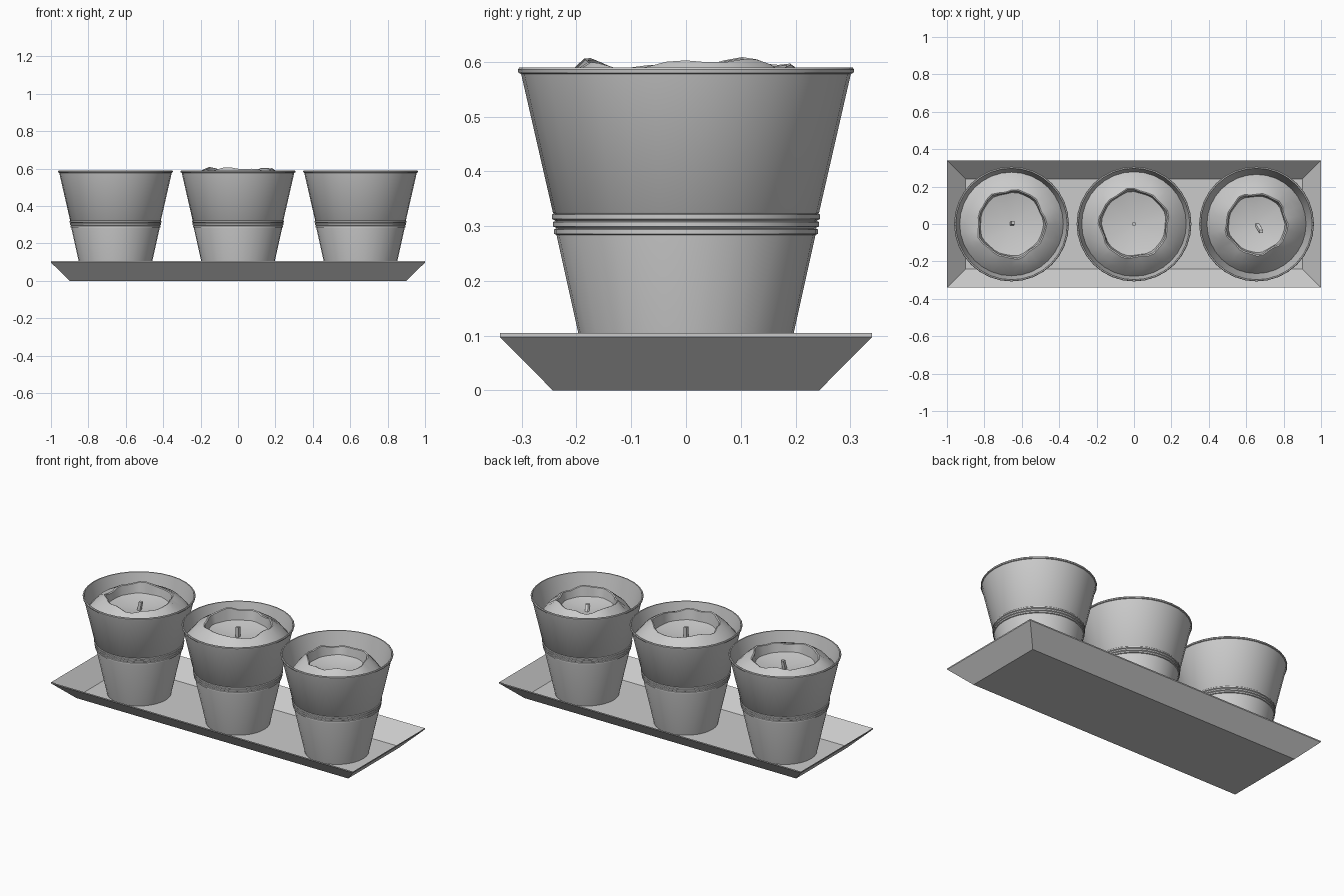
import bpy, bmesh, math, random
from mathutils import Vector

random.seed(4)
if "Cube" in bpy.data.objects:
    bpy.data.objects.remove(bpy.data.objects["Cube"])

grey = bpy.data.materials.new("plain grey")
grey.use_nodes = True
colour = (0.6, 0.6, 0.6, 1)
grey.diffuse_color = colour
grey.node_tree.nodes["Principled BSDF"].inputs["Base Color"].default_value = colour


def finish(bm, name, location=(0, 0, 0), angle=None):
    bmesh.ops.recalc_face_normals(bm, faces=bm.faces)
    mesh = bpy.data.meshes.new(name)
    bm.to_mesh(mesh)
    bm.free()
    obj = bpy.data.objects.new(name, mesh)
    obj.location = location
    mesh.materials.append(grey)
    bpy.context.collection.objects.link(obj)
    if angle:
        bpy.ops.object.select_all(action="DESELECT")
        obj.select_set(True)
        bpy.context.view_layer.objects.active = obj
        bpy.ops.object.shade_smooth_by_angle(angle=math.radians(angle))
    return obj


def skin(bm, loops):
    """Bridge matching rings of points and cap both ends."""
    rings = [[bm.verts.new(p) for p in loop] for loop in loops]
    for low, high in zip(rings, rings[1:]):
        for i in range(len(low)):
            j = (i + 1) % len(low)
            bm.faces.new((low[i], low[j], high[j], high[i]))
    bm.faces.new(rings[0])
    bm.faces.new(rings[-1])


def circle(r, z, n, dr=None, dz=None):
    loop = []
    for i in range(n):
        a = math.tau * i / n
        rr = r + (dr[i] if dr else 0)
        loop.append((rr * math.cos(a), rr * math.sin(a), z + (dz[i] if dz else 0)))
    return loop


def rectangle(x, y, z):
    return [(-x, -y, z), (x, -y, z), (x, y, z), (-x, y, z)]


# Shallow tray with flared sides
bm = bmesh.new()
skin(bm, [rectangle(0.9, 0.243, 0), rectangle(1, 0.34, 0.098),
          rectangle(1, 0.34, 0.105), rectangle(0.9, 0.24, 0.007)])
finish(bm, "tray")

# Pot profile: tapered wall, three beads, rolled rim, inner wall
pot_profile = [(0.175, 0.007), (0.236, 0.282)]
for k in range(3):
    r, z = 0.24 + 0.002 * k, 0.29 + 0.0135 * k
    pot_profile += [(r - 0.004, z - 0.006), (r + 0.001, z - 0.004),
                    (r + 0.001, z + 0.004), (r - 0.003, z + 0.006)]
pot_profile += [(0.243, 0.325), (0.301, 0.578), (0.306, 0.58), (0.307, 0.586),
                (0.304, 0.59), (0.298, 0.59), (0.296, 0.58), (0.235, 0.325), (0.17, 0.014)]


def make_pot(name, x):
    bm = bmesh.new()
    skin(bm, [circle(r, z, 32) for r, z in pot_profile])
    finish(bm, name, (x, 0, 0), 40)


def make_candle(name, x, edge, lip, floor):
    """Wax with a ragged raised lip around a melted hollow."""
    n = 32
    phases = [random.uniform(0, math.tau) for _ in range(4)]
    dz, dr = [], []
    for i in range(n):
        a = math.tau * i / n
        dz.append(0.007 * math.sin(3 * a + phases[0]) + 0.005 * math.sin(7 * a + phases[1]))
        dr.append(0.005 * math.sin(5 * a + phases[2]) + 0.005 * math.sin(9 * a + phases[3]))
    bm = bmesh.new()
    r, z = lip
    middle = ((edge[0] + r) / 2 + 0.005, (edge[1] + z) / 2 + 0.01)
    half = [d / 2 for d in dr]
    skin(bm, [circle(edge[0] - 0.03, edge[1] - 0.14, n), circle(*edge, n),
              circle(*middle, n), circle(r + 0.003, z, n, dr, dz),
              circle(r - 0.004, z - 0.003, n, dr, dz),
              circle(r - 0.012, floor + 0.022, n, half),
              circle(r * 0.6, floor + 0.008, n), circle(0.01, floor, n)])
    finish(bm, name, (x, 0, 0), 40)


def make_wick(name, base, top):
    base, top = Vector(base), Vector(top)
    w = 0.009
    bm = bmesh.new()
    skin(bm, [[p + Vector(c) for c in rectangle(w, w, 0)]
              for p in (base, base.lerp(top, 0.5), top)])
    finish(bm, name)


# Three potted candles: side, x, wax edge, lip, hollow depth, wick lean
candles = [("right", -0.655, (0.277, 0.5), (0.18, 0.577), 0.5, (0.008, 0.006, 0.055)),
           ("middle", 0, (0.28, 0.51), (0.182, 0.597), 0.515, (0, 0, 0.065)),
           ("left", 0.655, (0.265, 0.45), (0.162, 0.565), 0.49, (0.025, -0.04, 0.03))]
for side, x, edge, lip, floor, lean in candles:
    make_pot(side + "_pot", x)
    make_candle(side + "_candle", x, edge, lip, floor)
    base = Vector((x, 0, floor - 0.005))
    make_wick(side + "_wick", base, base + Vector(lean))
